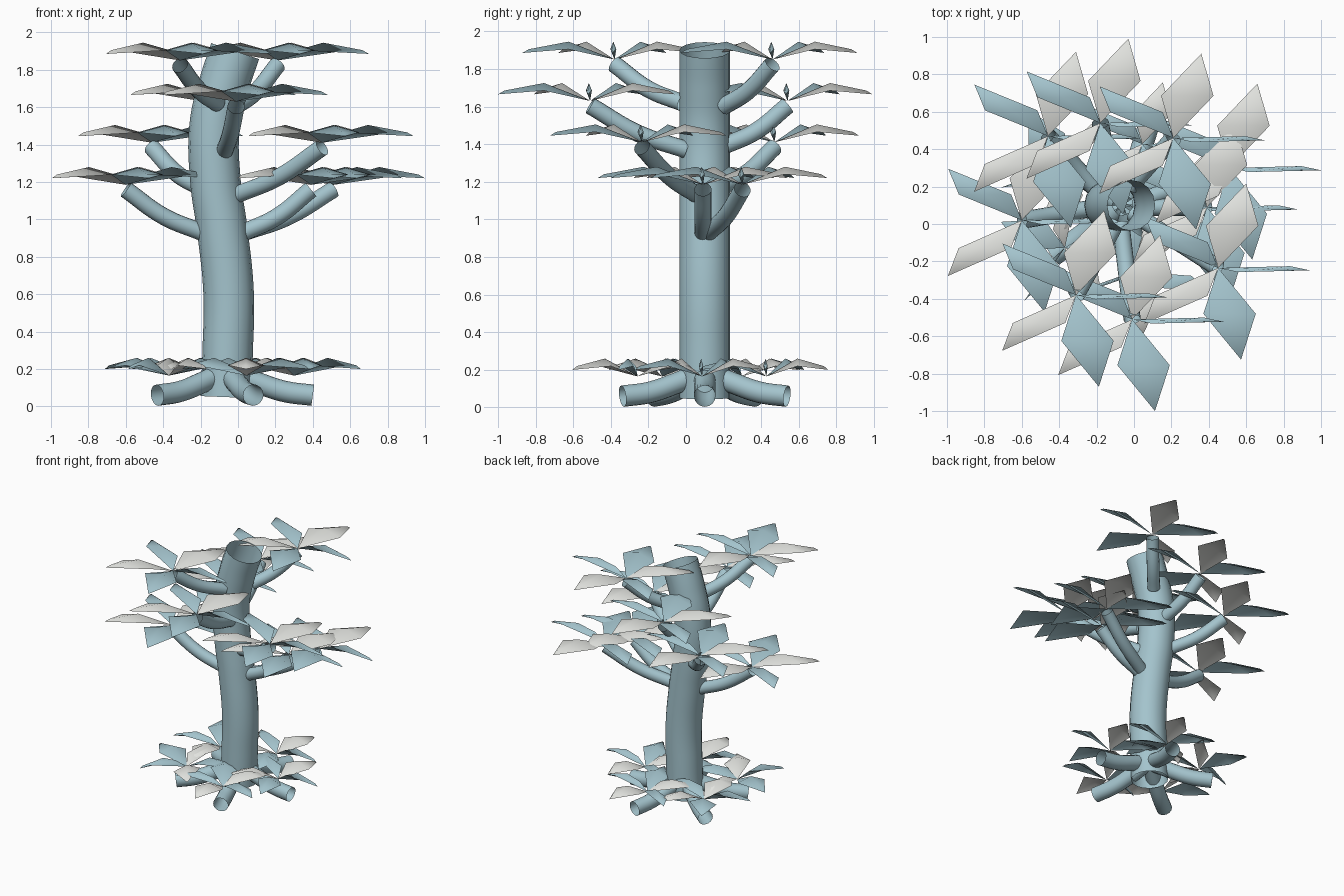
import bpy, bmesh, math
from mathutils import Vector, Matrix

if "Cube" in bpy.data.objects:
    bpy.data.objects.remove(bpy.data.objects["Cube"])


def material(name, rgb):
    m = bpy.data.materials.new(name)
    m.diffuse_color = (*rgb, 1)
    m.use_nodes = True
    m.node_tree.nodes["Principled BSDF"].inputs["Base Color"].default_value = m.diffuse_color
    return m


BLUE = material("pale_blue", (0.37, 0.55, 0.61))
WHITE = material("off_white", (0.76, 0.77, 0.74))


def tube(name, points, radius):
    """Open round tube swept along a smooth path."""
    cu = bpy.data.curves.new(name + "_path", 'CURVE')
    cu.dimensions = '3D'
    cu.bevel_depth = radius
    cu.bevel_resolution = 6
    cu.resolution_u = 8
    sp = cu.splines.new('BEZIER')
    sp.bezier_points.add(len(points) - 1)
    for bp, p in zip(sp.bezier_points, points):
        bp.co = p
        bp.handle_left_type = bp.handle_right_type = 'AUTO'
    tmp = bpy.data.objects.new(name + "_path", cu)
    bpy.context.collection.objects.link(tmp)
    bpy.context.view_layer.update()
    dg = bpy.context.evaluated_depsgraph_get()
    me = bpy.data.meshes.new_from_object(tmp.evaluated_get(dg))
    bpy.data.objects.remove(tmp)
    me.materials.clear()
    me.materials.append(BLUE)
    for p in me.polygons:
        p.use_smooth = True
        p.material_index = 0
    ob = bpy.data.objects.new(name, me)
    bpy.context.collection.objects.link(ob)
    return ob


# Direction in degrees and length of each leaf in a cluster
LEAVES = [(-1.5, 0.49), (71.6, 0.475), (145, 0.48), (217, 0.495), (-76, 0.505)]


def leaf_cluster(name, base, scale=1.0, turn=0.0):
    """Five folded leaves; every blade is widened along the same axis."""
    bm = bmesh.new()
    up = Vector((0, 0, 1))
    for i, (deg, length) in enumerate(LEAVES):
        a = math.radians(deg)
        d = Vector((math.cos(a), math.sin(a), 0)) * length
        side = Vector((0.14, 0.016 if i == 0 else 0, 0))
        root = bm.verts.new((0, 0, 0))
        ridge = bm.verts.new(d * 0.5 + up * 0.095)
        end = bm.verts.new(d * 0.93 + up * 0.055)
        tip = bm.verts.new(d + up * 0.035)
        for s in (-1, 1):
            w = bm.verts.new(d * 0.5 + side * s + up * 0.055)
            for vs in ((root, ridge, w), (ridge, end, w), (end, tip, w)):
                f = bm.faces.new(vs)
                f.material_index = 1 if i in (1, 3) else 0
                f.smooth = True
                f.normal_update()
                if f.normal.z < 0:
                    f.normal_flip()
    rot = Matrix.Rotation(math.radians(turn), 4, 'Z')
    bm.transform(Matrix.Translation(base) @ rot @ Matrix.Diagonal((scale, scale, 1, 1)))
    me = bpy.data.meshes.new(name)
    bm.to_mesh(me)
    bm.free()
    me.materials.append(BLUE)
    me.materials.append(WHITE)
    ob = bpy.data.objects.new(name, me)
    bpy.context.collection.objects.link(ob)


# Trunk: gently bent open tube
trunk = [(-0.065, 0.05), (-0.055, 0.3), (-0.05, 0.6), (-0.085, 0.95),
         (-0.12, 1.2), (-0.125, 1.5), (-0.075, 1.72), (-0.015, 1.90)]
tube("trunk", [(x, 0.1, z) for x, z in trunk], 0.135)

# Roots with a small leaf cluster above each
turns = [0, 0, 198, -126, 198]
for k in range(5):
    a = math.radians(72 * k)
    tube(f"root_{k}", [(-0.06 + r * math.cos(a), 0.1 + r * math.sin(a), z)
                       for r, z in ((0.03, 0.18), (0.17, 0.125), (0.31, 0.08), (0.46, 0.06))], 0.057)
    leaf_cluster(f"low_leaves_{k}",
                 (-0.07 + 0.37 * math.cos(a), 0.085 + 0.36 * math.sin(a), 0.165),
                 0.73, turns[k])

# Branches: start point on the trunk, then cluster position
branches = [
    ((-0.02, 0.20, 1.60), (0.21, 0.46, 1.85)),
    ((-0.11, -0.02, 1.62), (-0.31, -0.38, 1.85)),
    ((-0.07, 0.00, 1.37), (-0.01, -0.51, 1.63)),
    ((-0.12, 0.20, 1.39), (-0.18, 0.54, 1.63)),
    ((-0.20, 0.18, 1.17), (-0.46, 0.47, 1.41)),
    ((-0.01, 0.06, 1.13), (0.45, -0.235, 1.41)),
    ((-0.19, 0.09, 0.93), (-0.60, 0.02, 1.185)),
    ((0.03, 0.12, 0.93), (0.51, 0.30, 1.185)),
    ((0.03, 0.09, 0.93), (0.39, 0.09, 1.185)),
]
for k, (s, e) in enumerate(branches):
    s, e = Vector(s), Vector(e)
    stop = e - Vector((0, 0, 0.025))
    mid = s.lerp(stop, 0.5) - Vector((0, 0, 0.03))
    tube(f"branch_{k}", [s, mid, stop], 0.046)
    leaf_cluster(f"leaves_{k}", e)
